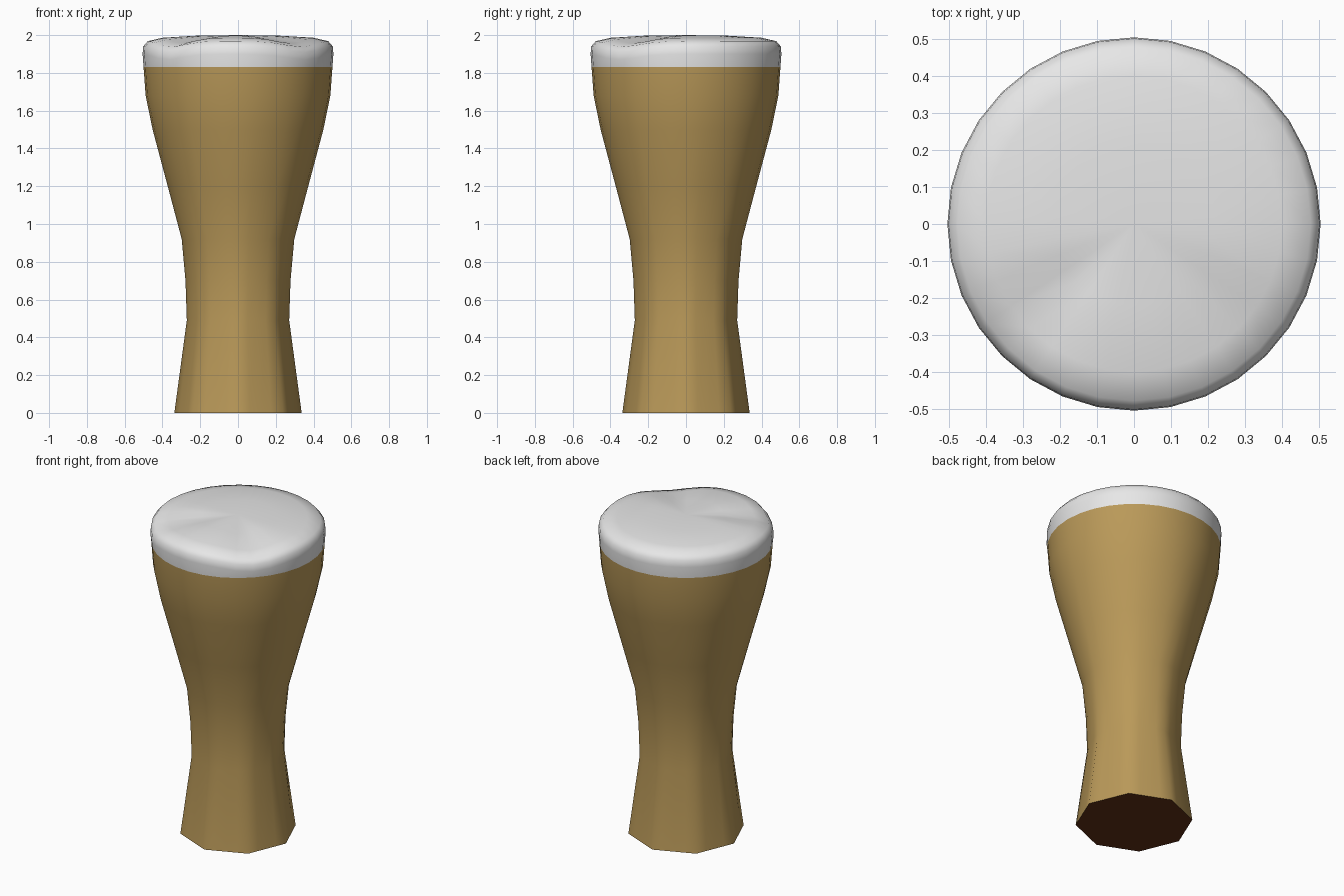
import bpy, bmesh, math

if "Cube" in bpy.data.objects:
    bpy.data.objects.remove(bpy.data.objects["Cube"])

SEG = 32


def material(name, rgb):
    m = bpy.data.materials.new(name)
    m.diffuse_color = (*rgb, 1)
    m.use_nodes = True
    m.node_tree.nodes["Principled BSDF"].inputs["Base Color"].default_value = m.diffuse_color
    return m


beer_mat = material("amber beer", (0.49, 0.32, 0.10))
foam_mat = material("white foam", (0.80, 0.80, 0.80))
base_mat = material("dark brown base", (0.12, 0.03, 0.008))


def facet(a, amount, n=8):
    """Radius factor that pulls a circle towards a polygon with n corners."""
    step = 2 * math.pi / n
    poly = math.cos(step / 2) / math.cos((a % step) - step / 2)
    return 1 + (poly - 1) * amount


def lathe(name, profile, mats, sink=lambda a, r, z: 0, close_bottom=False, top=None):
    """Rings of (radius, height, faceting) joined into one skin."""
    bm = bmesh.new()
    rings = []
    for r, z, f in profile:
        ring = []
        for i in range(SEG):
            a = 2 * math.pi * i / SEG
            k = r * facet(a, f)
            ring.append(bm.verts.new((k * math.cos(a), k * math.sin(a), z - sink(a, r, z))))
        rings.append(ring)
    for lo, hi in zip(rings, rings[1:]):
        for i in range(SEG):
            j = (i + 1) % SEG
            bm.faces.new((lo[i], lo[j], hi[j], hi[i]))
    if close_bottom:
        bm.faces.new(rings[0][::-1]).material_index = len(mats) - 1
    if top is not None:
        c = bm.verts.new((0, 0, top))
        for i in range(SEG):
            bm.faces.new((rings[-1][i], rings[-1][(i + 1) % SEG], c))
    me = bpy.data.meshes.new(name)
    bm.to_mesh(me)
    bm.free()
    for m in mats:
        me.materials.append(m)
    ob = bpy.data.objects.new(name, me)
    bpy.context.collection.objects.link(ob)
    bpy.context.view_layer.objects.active = ob
    ob.select_set(True)
    bpy.ops.object.shade_smooth_by_angle(angle=math.radians(50))
    ob.select_set(False)
    return ob


# Beer-filled glass body with a faceted foot and dark underside
lathe("beer_glass", [
    (0.337, 0.0, 1.0), (0.271, 0.49, 0.5), (0.278, 0.70, 0.4), (0.298, 0.92, 0.3),
    (0.372, 1.20, 0.2), (0.452, 1.50, 0.1), (0.489, 1.68, 0), (0.500, 1.83, 0),
], [beer_mat, base_mat], close_bottom=True)


# Foam head with a slightly uneven top, dipping at the front corners
def foam_dip(a, r, z):
    if z < 1.9:
        return 0
    fr = math.exp(-((a - math.radians(315)) / 0.35) ** 2)
    fl = math.exp(-((a - math.radians(222)) / 0.3) ** 2)
    return (0.03 * fr + 0.03 * fl) * min(1, r / 0.4)


lathe("foam_head", [
    (0.500, 1.83, 0), (0.505, 1.90, 0), (0.502, 1.94, 0), (0.478, 1.968, 0),
    (0.40, 1.986, 0), (0.22, 1.997, 0),
], [foam_mat], sink=foam_dip, top=2.0)
